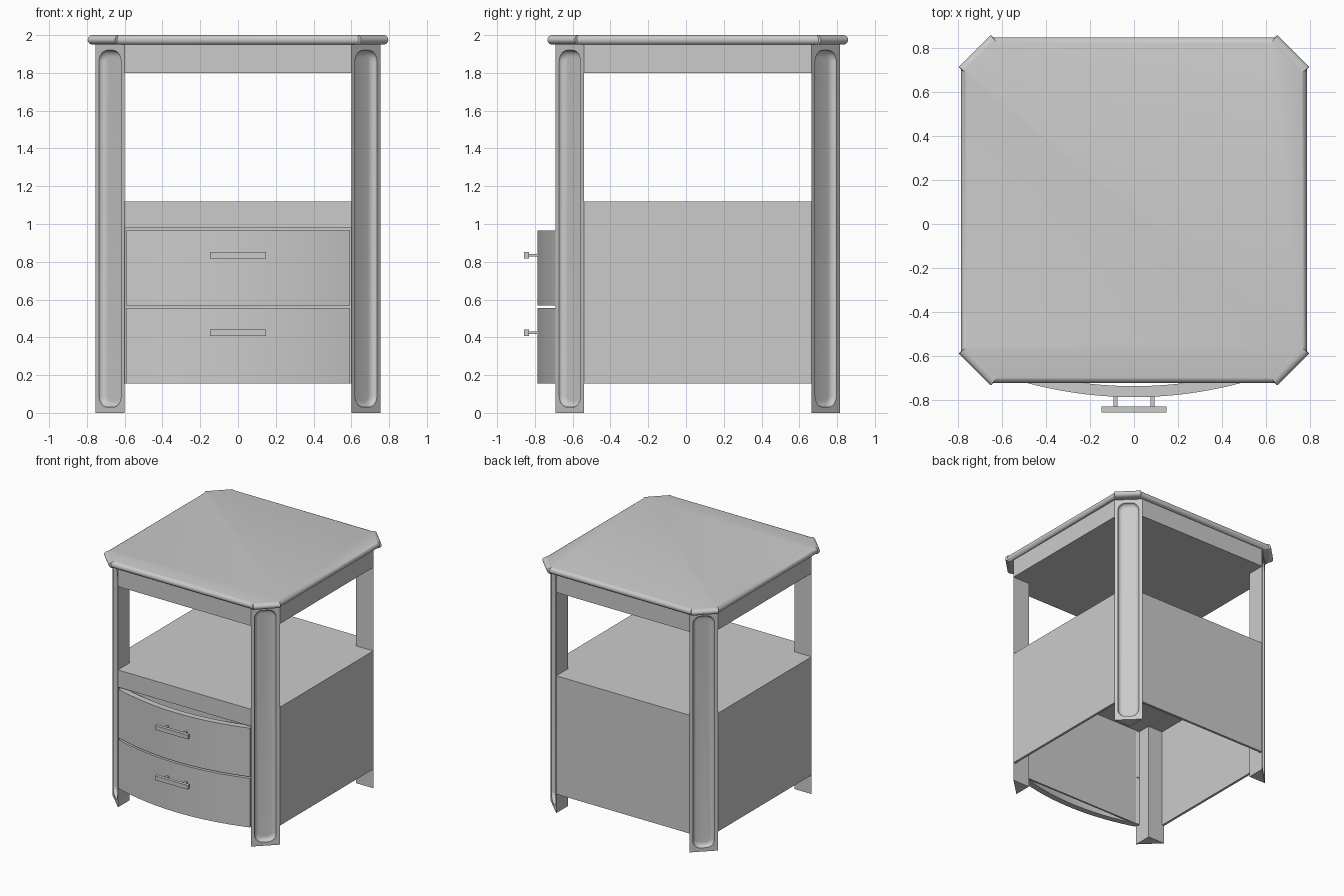
import bpy, bmesh, math

if "Cube" in bpy.data.objects:
    bpy.data.objects.remove(bpy.data.objects["Cube"])

YC = 0.0625               # depth centre of the carcass (pulls stick out in front)
HX, HY = 0.755, 0.7525    # carcass half sizes
IX, IY = 0.60, 0.6025     # inner corner of the legs


def finish(name, bm, smooth=True):
    bmesh.ops.recalc_face_normals(bm, faces=bm.faces)
    me = bpy.data.meshes.new(name)
    bm.to_mesh(me)
    bm.free()
    ob = bpy.data.objects.new(name, me)
    bpy.context.collection.objects.link(ob)
    bpy.ops.object.select_all(action='DESELECT')
    bpy.context.view_layer.objects.active = ob
    ob.select_set(True)
    if smooth:
        bpy.ops.object.shade_smooth_by_angle(angle=math.radians(35))
    return ob


def loft(name, rings, smooth=True):
    """Skin a list of equal-length closed rings and cap both ends."""
    bm = bmesh.new()
    vs = [[bm.verts.new(p) for p in r] for r in rings]
    n = len(rings[0])
    for a, b in zip(vs, vs[1:]):
        for i in range(n):
            j = (i + 1) % n
            bm.faces.new((a[i], a[j], b[j], b[i]))
    bm.faces.new(vs[0])
    bm.faces.new(vs[-1])
    return finish(name, bm, smooth)


def prism(name, outline, z0, z1):
    return loft(name, [[(x, y, z) for x, y in outline] for z in (z0, z1)])


def box(name, x0, x1, y0, y1, z0, z1):
    return prism(name, [(x0, y0), (x1, y0), (x1, y1), (x0, y1)], z0, z1)


def four_corners(pts):
    """Mirror one corner's points into a full outline around the centre."""
    out = []
    for sx, sy in ((1, 1), (-1, 1), (-1, -1), (1, -1)):
        seq = pts if sx * sy > 0 else pts[::-1]
        out += [(sx * x, YC + sy * y) for x, y in seq]
    return out


# Table top: clipped corners with slightly proud mitres and a bullnose edge
outline = four_corners([(0.786, 0.640), (0.796, 0.652), (0.652, 0.796), (0.640, 0.786)])
rings = []
for k in range(9):
    a = -math.pi / 2 + math.pi * k / 8
    s = 1 - 0.025 * (1 - math.cos(a)) / 0.79
    rings.append([(x * s, YC + (y - YC) * s, 1.975 + 0.025 * math.sin(a)) for x, y in outline])
loft("table_top", rings)

# Apron block and the shelf that closes the case, notched for the legs
notched = four_corners([(HX, IY), (IX, IY), (IX, HY)])
prism("apron", notched, 1.80, 1.95)
prism("shelf", notched, 0.98, 1.12)

# Thin case walls, open underneath
T = 0.02
for sx, side in ((-1, "left"), (1, "right")):
    x0, x1 = sorted((sx * HX, sx * (HX - T)))
    box(side + "_panel", x0, x1, YC - IY, YC + IY, 0.155, 0.98)
box("back_panel", -IX, IX, YC + HY - T, YC + HY, 0.155, 0.98)
box("drawer_backing", -IX, IX, -0.665, -0.65, 0.155, 0.98)


def rounded_rect(hw, z0, z1, r):
    pts = []
    for q, (u, z) in enumerate(((hw - r, z1 - r), (r - hw, z1 - r),
                                (r - hw, z0 + r), (hw - r, z0 + r))):
        for k in range(7):
            a = math.pi / 2 * (q + k / 6)
            pts.append((u + r * math.cos(a), z + r * math.sin(a)))
    return pts


# Triangular corner legs with a scooped panel on the diagonal face
C = math.sqrt(0.5)
for sx, side in ((-1, "left"), (1, "right")):
    for sy, end in ((-1, "front"), (1, "back")):
        leg = prism(f"{end}_{side}_leg",
                    [(sx * IX, YC + sy * IY), (sx * HX, YC + sy * IY), (sx * IX, YC + sy * HY)],
                    0, 1.95)
        profile = [(0, -0.02)] + [(0.035 * (1 - math.cos(a)), 0.03 * math.sin(a))
                                  for a in [math.pi / 2 * k / 6 for k in range(7)]]
        rings = []
        for inset, d in profile:
            rr = rounded_rect(0.081 - inset, 0.03 + inset, 1.92 - inset, 0.06 - inset)
            rings.append([(sx * ((IX + HX) / 2 + C * (u - d)),
                           YC + sy * ((IY + HY) / 2 - C * (u + d)), z) for u, z in rr])
        cutter = loft("leg_scoop_cutter", rings)
        cutter.hide_render = True
        bpy.context.view_layer.objects.active = leg
        mod = leg.modifiers.new("scoop", 'BOOLEAN')
        mod.operation = 'DIFFERENCE'
        mod.solver = 'EXACT'
        mod.object = cutter
        bpy.ops.object.modifier_apply(modifier=mod.name)
        bpy.data.objects.remove(cutter)
        bpy.ops.object.select_all(action='DESELECT')
        leg.select_set(True)
        bpy.ops.object.shade_smooth_by_angle(angle=math.radians(35))

# Bowed drawer fronts with bar pulls
N, W, SAG = 24, 0.592, 0.095
xs = [-W + 2 * W * i / N for i in range(N + 1)]
bow = [(x, -0.787 + SAG * (x / W) ** 2) for x in xs]
front = bow + [(x, y + 0.05) for x, y in reversed(bow)]
for label, z0, z1, zh in (("lower", 0.155, 0.555, 0.424), ("upper", 0.568, 0.965, 0.834)):
    prism(label + "_drawer_front", front, z0, z1)
    box(label + "_pull_bar", -0.148, 0.148, -0.857, -0.83, zh - 0.017, zh + 0.017)
    for sx, side in ((-1, "left"), (1, "right")):
        box(f"{label}_{side}_pull_post", sx * 0.084 - 0.01, sx * 0.084 + 0.01,
            -0.835, -0.775, zh - 0.006, zh + 0.006)
